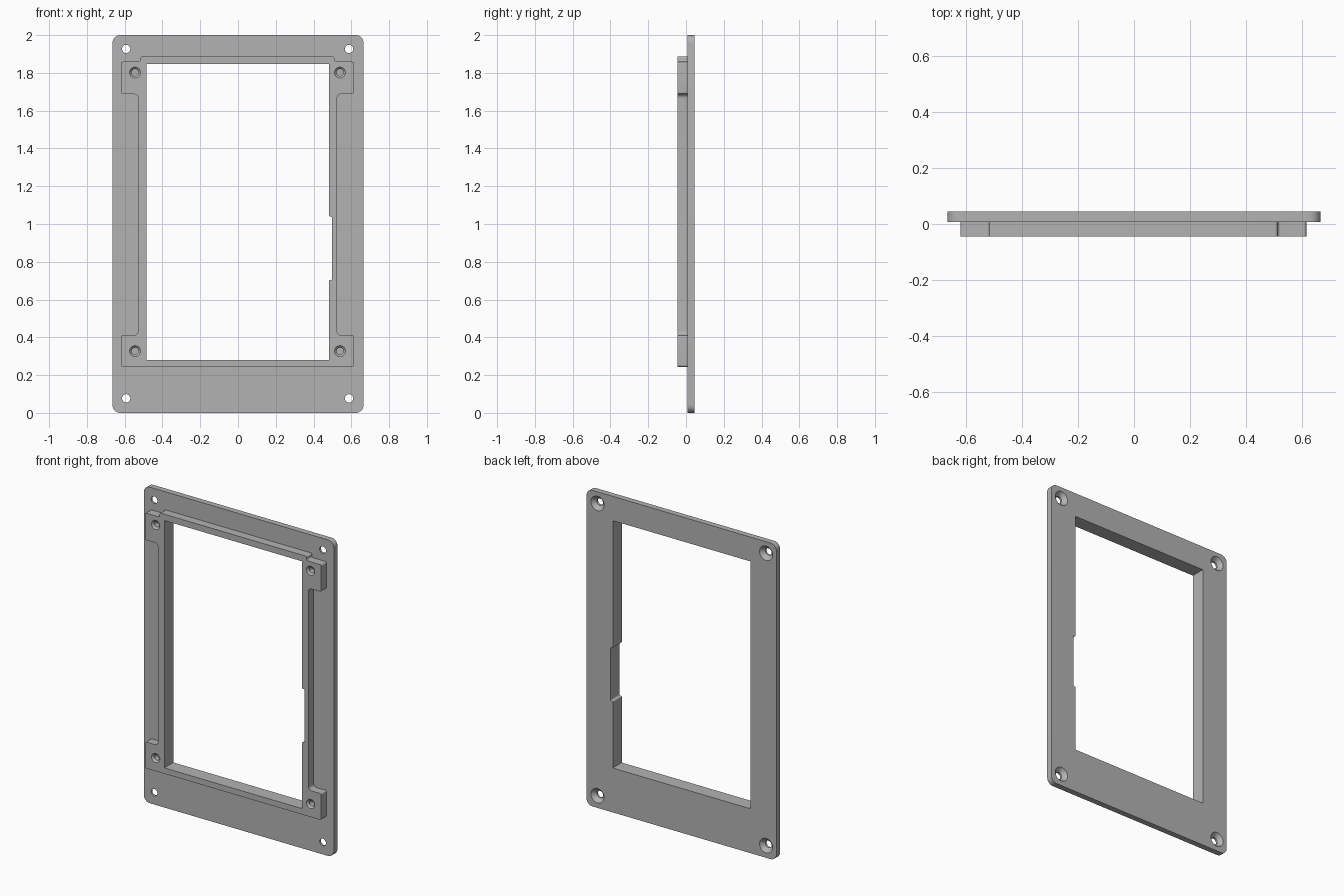
import bpy, bmesh, math
from mathutils import Vector

cube = bpy.data.objects.get("Cube")
if cube:
    bpy.data.objects.remove(cube, do_unlink=True)

grey = bpy.data.materials.new("grey_plastic")
grey.use_nodes = True
GREY = (0.45, 0.45, 0.45, 1)
grey.diffuse_color = GREY
grey.node_tree.nodes["Principled BSDF"].inputs["Base Color"].default_value = GREY

BACK, SEAM, FRONT = 0.045, 0.008, -0.045


def rounded(corners, steps=8):
    """Replace each (x, z, radius) corner with an arc."""
    out = []
    for i, (x, z, r) in enumerate(corners):
        p = Vector((x, z))
        if r == 0:
            out.append(p)
            continue
        a = (Vector(corners[i - 1][:2]) - p).normalized()
        b = (Vector(corners[(i + 1) % len(corners)][:2]) - p).normalized()
        centre = p + (a + b) * r
        for k in range(steps + 1):
            t = k / steps * math.pi / 2
            out.append(centre - b * r * math.cos(t) - a * r * math.sin(t))
    return out


def make(name, bm):
    bmesh.ops.recalc_face_normals(bm, faces=bm.faces)
    mesh = bpy.data.meshes.new(name)
    bm.to_mesh(mesh)
    bm.free()
    mesh.materials.append(grey)
    obj = bpy.data.objects.new(name, mesh)
    bpy.context.collection.objects.link(obj)
    return obj


def slab(name, corners, y0, y1):
    """Extrude a front outline along y."""
    bm = bmesh.new()
    face = bm.faces.new([bm.verts.new((p.x, y0, p.y)) for p in rounded(corners)])
    ext = bmesh.ops.extrude_face_region(bm, geom=[face])
    verts = [v for v in ext["geom"] if isinstance(v, bmesh.types.BMVert)]
    bmesh.ops.translate(bm, verts=verts, vec=(0, y1 - y0, 0))
    return make(name, bm)


def drill(x, z, profile, sides=32):
    """Turned cutter from (radius, y) pairs."""
    bm = bmesh.new()
    rings = []
    for r, y in profile:
        angles = [2 * math.pi * k / sides for k in range(sides)]
        rings.append([bm.verts.new((x + r * math.cos(a), y, z + r * math.sin(a))) for a in angles])
    for lo, hi in zip(rings, rings[1:]):
        for k in range(sides):
            j = (k + 1) % sides
            bm.faces.new((lo[k], lo[j], hi[j], hi[k]))
    bm.faces.new(rings[0])
    bm.faces.new(rings[-1])
    return make("hole_cutter", bm)


def cut(obj, cutters):
    bpy.context.view_layer.objects.active = obj
    for c in cutters:
        mod = obj.modifiers.new("cut", "BOOLEAN")
        mod.operation, mod.solver, mod.object = "DIFFERENCE", "EXACT", c
        bpy.ops.object.modifier_apply(modifier=mod.name)
        bpy.data.objects.remove(c, do_unlink=True)


def window_cutter():
    # Opening with a shallow side notch
    left, right, notch, bottom, top = -0.484, 0.481, 0.497, 0.281, 1.846
    n0, n1, r = 0.703, 1.04, 0.007
    return slab("window_cutter", [
        (left, bottom, 0), (right, bottom, 0), (right, n0, r), (notch, n0, r),
        (notch, n1, r), (right, n1, r), (right, top, 0), (left, top, 0)], -0.1, 0.1)


# Back plate with countersunk corner holes
plate = slab("back_plate", [(-0.665, 0, 0.042), (0.665, 0, 0.042),
                            (0.665, 2, 0.042), (-0.665, 2, 0.042)], SEAM, BACK)
screw = [(0.022, -0.1), (0.022, BACK - 0.024), (0.046, BACK), (0.046, 0.1)]
cut(plate, [window_cutter()] + [drill(x, z, screw)
                                for x in (-0.592, 0.588) for z in (0.077, 1.927)])

# Raised frame: bottom bar, side rails, four corner blocks, top lip
E, F = 0.01, 0.022
right_side = [(0.614, 0.244, E), (0.614, 0.411, E), (0.524, 0.411, F), (0.524, 1.688, F),
              (0.614, 1.688, E), (0.614, 1.859, E), (0.512, 1.859, E), (0.512, 1.886, E)]
left_side = [(-x - 0.005, z, r) for x, z, r in reversed(right_side)]
frame = slab("raised_frame", right_side + left_side, FRONT, SEAM)
pilot = [(0.029, -0.1), (0.029, FRONT), (0.018, FRONT + 0.011), (0.018, 0)]
cut(frame, [window_cutter()] + [drill(x, z, pilot)
                                for x in (-0.545, 0.54) for z in (0.327, 1.802)])

# Smooth the round corners and holes, keep edges sharp
for obj in (plate, frame):
    bpy.ops.object.select_all(action="DESELECT")
    obj.select_set(True)
    bpy.context.view_layer.objects.active = obj
    bpy.ops.object.shade_smooth_by_angle(angle=math.radians(30))
